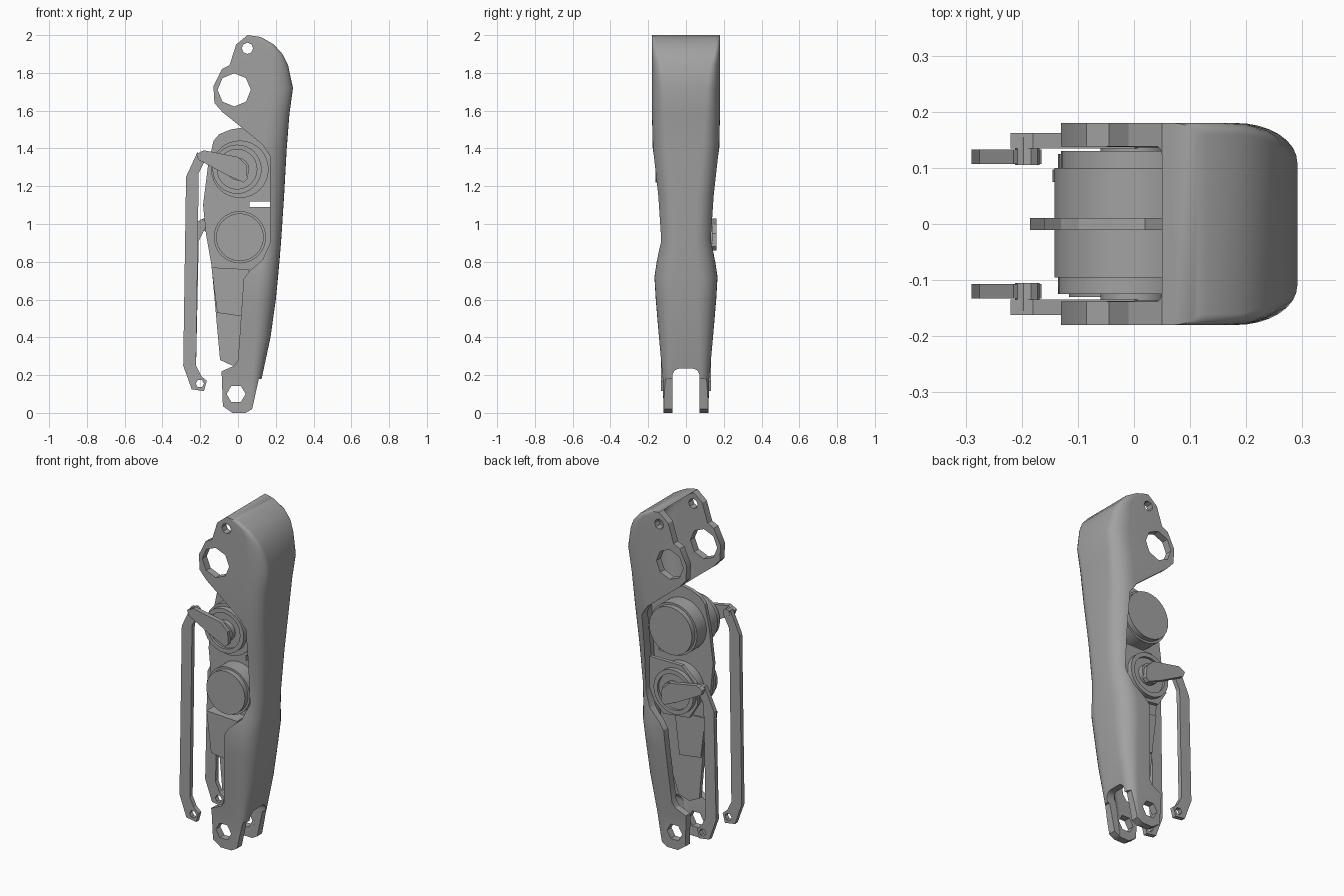
import bpy, bmesh, math

cube = bpy.data.objects.get("Cube")
if cube:
    bpy.data.objects.remove(cube, do_unlink=True)

grey = bpy.data.materials.new("mid grey")
grey.use_nodes = True
colour = (0.36, 0.36, 0.36, 1)
grey.diffuse_color = colour
grey.node_tree.nodes["Principled BSDF"].inputs["Base Color"].default_value = colour


def add(name, bm):
    bmesh.ops.recalc_face_normals(bm, faces=bm.faces)
    mesh = bpy.data.meshes.new(name)
    bm.to_mesh(mesh)
    bm.free()
    mesh.materials.append(grey)
    ob = bpy.data.objects.new(name, mesh)
    bpy.context.collection.objects.link(ob)
    return ob


def loft(name, rings):
    bm = bmesh.new()
    rows = [[bm.verts.new(p) for p in ring] for ring in rings]
    n = len(rows[0])
    for a, b in zip(rows, rows[1:]):
        for i in range(n):
            bm.faces.new((a[i], a[(i + 1) % n], b[(i + 1) % n], b[i]))
    bm.faces.new(rows[0])
    bm.faces.new(rows[-1])
    return add(name, bm)


def plate(name, outline, y0, y1, dz=0):
    return loft(name, [[(x, y, z + dz) for x, z in outline] for y in (y0, y1)])


def disc(name, x, z, r, y0, y1, sides=32):
    pts = [(x + r * math.cos(2 * math.pi * i / sides),
            z + r * math.sin(2 * math.pi * i / sides)) for i in range(sides)]
    return plate(name, pts, y0, y1)


def smooth(ob, angle=32):
    bpy.ops.object.select_all(action='DESELECT')
    ob.select_set(True)
    bpy.context.view_layer.objects.active = ob
    bpy.ops.object.shade_smooth_by_angle(angle=math.radians(angle))


def cut(ob, cutter, operation='DIFFERENCE'):
    mod = ob.modifiers.new("cut", 'BOOLEAN')
    mod.operation, mod.object, mod.solver = operation, cutter, 'EXACT'
    bpy.context.view_layer.update()
    dg = bpy.context.evaluated_depsgraph_get()
    mesh = bpy.data.meshes.new_from_object(ob.evaluated_get(dg))
    ob.modifiers.clear()
    ob.data = mesh
    bpy.data.objects.remove(cutter, do_unlink=True)


# Channel sections: height, back x, half width, corner depth in x and y
sections = [
    (-0.02, 0.09, 0.118, 0.03, 0.02), (0.18, 0.125, 0.123, 0.05, 0.05),
    (0.40, 0.172, 0.143, 0.08, 0.08), (0.60, 0.200, 0.160, 0.10, 0.10),
    (0.72, 0.212, 0.167, 0.10, 0.10), (0.82, 0.221, 0.152, 0.10, 0.10),
    (0.92, 0.229, 0.137, 0.09, 0.09), (1.15, 0.244, 0.150, 0.10, 0.09),
    (1.40, 0.258, 0.176, 0.11, 0.09), (1.58, 0.272, 0.180, 0.11, 0.08),
    (1.72, 0.291, 0.180, 0.11, 0.07), (1.84, 0.265, 0.180, 0.09, 0.05),
    (1.90, 0.235, 0.180, 0.06, 0.03), (1.95, 0.190, 0.180, 0.04, 0.02),
    (1.985, 0.130, 0.180, 0.03, 0.02), (2.01, 0.06, 0.180, 0.03, 0.02),
]


def channel(name, inset, wall):
    rings = []
    for z, back, w, rx, ry in sections:
        b, h = back - inset, w - wall
        ry = min(ry, h * 0.7)
        arc = [(b - rx + rx * math.sin(t), h - ry + ry * math.cos(t))
               for t in (math.pi / 2 * i / 8 for i in range(9))]
        half = [(-0.4, h)] + arc
        rings.append([(x, y, z) for x, y in half] +
                     [(x, -y, z) for x, y in reversed(half)])
    return loft(name, rings)


# Outer shell trimmed to its side outline, hollowed and drilled
shell = channel("leg_shell", 0, 0)
side = [(0.05, 2.0), (0.12, 1.99), (0.35, 1.97), (0.35, 0.18), (0.11, 0.18), (0.075, 0.02),
        (0.04, 0), (-0.03, 0), (-0.08, 0.035), (-0.087, 0.22), (-0.02, 0.25),
        (0.0, 0.28), (0.03, 0.71), (0.06, 0.75), (0.13, 0.81), (0.17, 0.90),
        (0.17, 1.36), (0.13, 1.42), (0.02, 1.51), (-0.08, 1.59), (-0.125, 1.64),
        (-0.13, 1.73), (-0.085, 1.82), (-0.045, 1.84), (-0.01, 1.95)]
cut(shell, plate("trim", side, -0.3, 0.3), 'INTERSECT')
cut(shell, channel("cavity", 0.038, 0.042))

# Fork opening with rounded arch
w, top, r = 0.072, 0.235, 0.04
arch = [(-w, -0.1), (-w, top - r)]
arch += [(-w + r - r * math.cos(t), top - r + r * math.sin(t))
         for t in (math.pi / 2 * i / 5 for i in range(1, 6))]
arch += [(-y, z) for y, z in reversed(arch)]
cut(shell, loft("arch", [[(x, y, z) for y, z in arch] for x in (-0.3, 0.3)]))
for x, z, r, n in ((-0.02, 1.71, 0.088, 8), (0.05, 1.93, 0.03, 8), (-0.01, 0.10, 0.05, 6)):
    cut(shell, disc("bore", x, z, r, -0.3, 0.3, n))
smooth(shell)

# Central web with a slot
web = plate("centre_web", [
    (-0.13, 1.44), (-0.16, 1.3), (-0.185, 1.1), (-0.17, 0.95), (-0.14, 0.78),
    (-0.095, 0.28), (-0.03, 0.25), (0.04, 0.27), (0.12, 0.5), (0.19, 0.9),
    (0.22, 1.1), (0.22, 1.4), (0.02, 1.51), (-0.04, 1.5), (-0.1, 1.475)], -0.011, 0.011)
slot = [(0.06, 1.09), (0.17, 1.09), (0.17, 1.12), (0.06, 1.12)]
cut(web, plate("slot", slot, -0.3, 0.3))
plate("lower_block", [(-0.14, 0.77), (0.06, 0.76), (0.03, 0.51), (-0.11, 0.53)], -0.095, 0.02)

# Motors, mirrored front to back, each with a hub, crank and long pushrod
crank = [(-0.22, 1.37), (-0.18, 1.39), (0.0, 1.355), (0.045, 1.31), (0.05, 1.24),
         (0.03, 1.22), (-0.06, 1.26), (-0.21, 1.34)]
for label, s, z, r, drop in (("upper", -1, 1.29, 0.152, 0), ("lower", 1, 0.93, 0.138, -0.36)):
    body = disc(label + "_motor", 0.01, z, r, s * 0.095, -s * 0.10)
    smooth(body)
    smooth(disc(label + "_motor_cap", 0.01, z, r - 0.012, -s * 0.10, -s * 0.13))
    ring = disc(label + "_hub_ring", -0.005, z, 0.13, s * 0.09, s * 0.125)
    cut(ring, disc("recess", -0.005, z, 0.105, s * 0.11, s * 0.2))
    smooth(ring)
    smooth(disc(label + "_hub", 0.0, z, 0.06, s * 0.10, s * 0.14, 16))
    plate(label + "_crank", crank, s * 0.135, s * 0.162, drop)
    smooth(disc(label + "_crank_pin", -0.19, 1.362 + drop, 0.022, s * 0.105, s * 0.155, 10))
    t = 1.38 + drop
    rod = plate(label + "_pushrod", [
        (-0.215, t), (-0.275, t - 0.13), (-0.29, 0.25), (-0.245, 0.125),
        (-0.18, 0.115), (-0.165, 0.17), (-0.195, 0.195), (-0.222, 0.25),
        (-0.208, t - 0.11), (-0.17, t - 0.035)], s * 0.107, s * 0.133)
    cut(rod, disc("eye", -0.202, 0.155, 0.022, -0.3, 0.3, 6))

# Bracket tying the lower hub to the shell
plate("hub_bracket", [
    (0.19, 1.13), (0.17, 1.085), (-0.04, 1.085), (-0.13, 1.0), (-0.145, 0.88),
    (-0.09, 0.79), (0.08, 0.77), (0.19, 0.88)], 0.075, 0.097)
